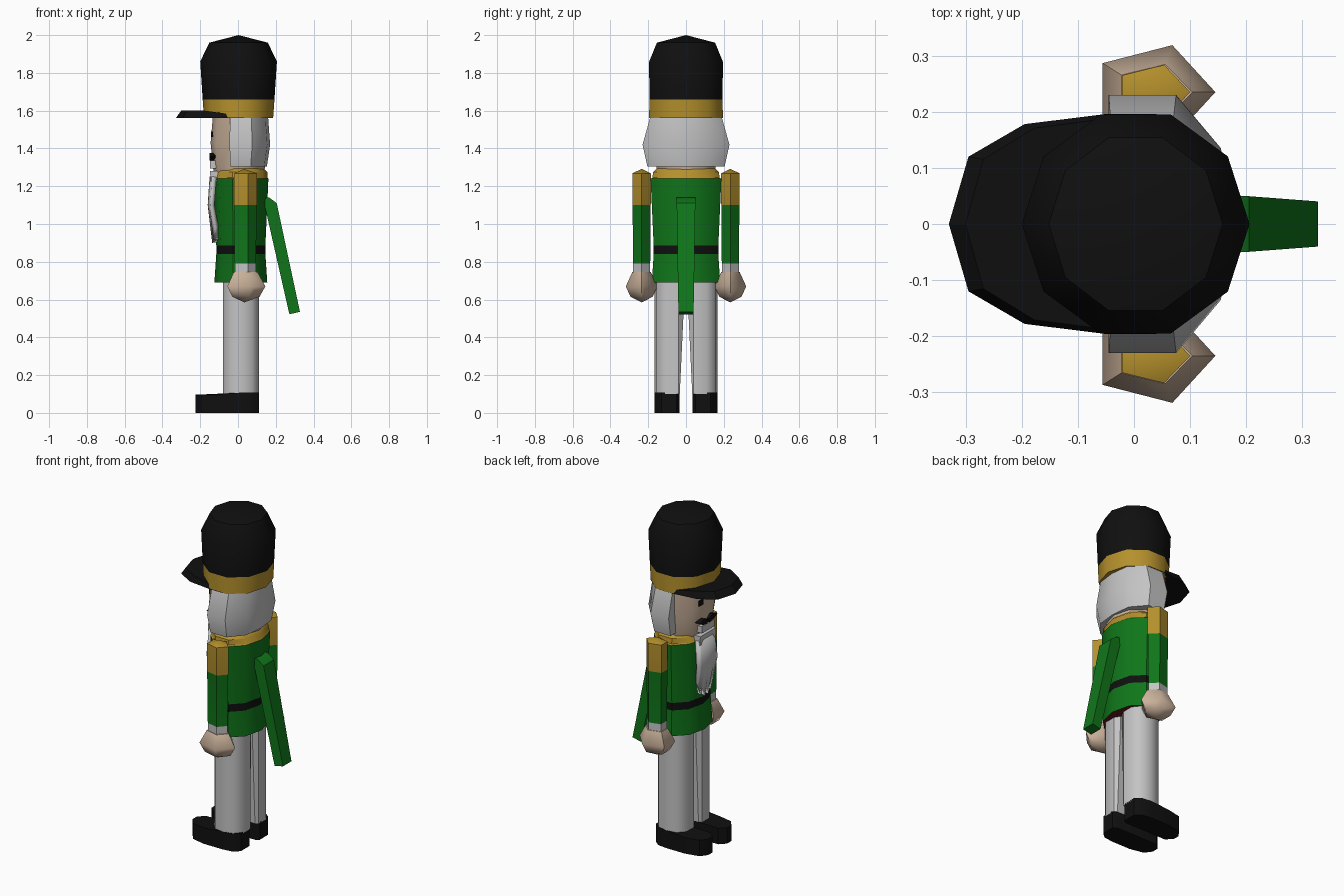
import bpy, bmesh, math

cube = bpy.data.objects.get("Cube")
if cube:
    bpy.data.objects.remove(cube)


def material(name, rgb):
    m = bpy.data.materials.new(name)
    m.use_nodes = True
    m.diffuse_color = (*rgb, 1)
    m.node_tree.nodes["Principled BSDF"].inputs["Base Color"].default_value = (*rgb, 1)
    return m


black = material("black", (0.005, 0.005, 0.005))
gold = material("gold", (0.46, 0.28, 0.025))
green = material("green", (0.005, 0.18, 0.01))
white = material("soft white", (0.55, 0.55, 0.55))
skin = material("skin", (0.6, 0.45, 0.33))
red = material("dark red", (0.12, 0.01, 0.01))


def finish(name, bm, mats, angle=40):
    bmesh.ops.recalc_face_normals(bm, faces=bm.faces[:])
    me = bpy.data.meshes.new(name)
    bm.to_mesh(me)
    bm.free()
    for m in mats:
        me.materials.append(m)
    ob = bpy.data.objects.new(name, me)
    bpy.context.collection.objects.link(ob)
    bpy.ops.object.select_all(action='DESELECT')
    bpy.context.view_layer.objects.active = ob
    ob.select_set(True)
    bpy.ops.object.shade_smooth_by_angle(angle=math.radians(angle))
    return ob


def loft(name, rings, mats, bands=None, bottom=0, angle=40):
    """Skin closed rings from bottom to top; bands gives a material index per segment."""
    bm = bmesh.new()
    loops = [[bm.verts.new(p) for p in ring] for ring in rings]
    n = len(loops[0])
    bands = bands or [0] * (len(rings) - 1)
    for a, b, band in zip(loops, loops[1:], bands):
        for i in range(n):
            j = (i + 1) % n
            bm.faces.new((a[i], a[j], b[j], b[i])).material_index = band
    bm.faces.new(loops[0]).material_index = bottom
    bm.faces.new(loops[-1]).material_index = bands[-1]
    bmesh.ops.remove_doubles(bm, verts=bm.verts[:], dist=0.0005)
    return finish(name, bm, mats, angle)


def ellipse(cx, cy, z, rx, ry, n=10):
    return [(cx + rx * math.cos(math.tau * i / n), cy + ry * math.sin(math.tau * i / n), z)
            for i in range(n)]


def mirrored(half):
    """Complete an outline given on the +y side."""
    return half + [(x, -y) for x, y in reversed(half) if y > 0]


def prism_y(name, profile, mat, w0, w1=None):
    """Extrude an (x, z) profile across y, narrowing from w0 at its top to w1 at its foot."""
    w1 = w0 if w1 is None else w1
    top, low = max(p[1] for p in profile), min(p[1] for p in profile)

    def width(z):
        return w1 + (w0 - w1) * (z - low) / (top - low)
    return loft(name, [[(x, s * width(z), z) for x, z in profile] for s in (-1, 1)], [mat])


# Hat with gold band
hat = [(1.56, .183, .205), (1.66, .19, .204), (1.86, .203, .205), (1.96, .155, .162), (2.0, .0001, .0001)]
loft("hat", [ellipse(0.003, 0, z, rx, ry) for z, rx, ry in hat], [gold, black], [0, 1, 1, 1])

# Visor: flat below, sloping away toward the temples
outline = mirrored([(-.33, 0), (-.295, .12), (-.195, .178), (-.05, .196), (.04, .196)])
loft("visor", [[(x, y, 1.56) for x, y in outline],
               [(x * .91, y * .96, min(1.6, 1.565 + max(0, .035 - x) * .2)) for x, y in outline]],
     [black], angle=25)

# Head and hair
loft("head", [ellipse(0.005, 0, z, rx, ry) for z, rx, ry in
              [(1.26, .13, .15), (1.3, .138, .165), (1.43, .15, .185), (1.57, .138, .18)]], [skin])
hair = mirrored([(-.045, .23), (.075, .23), (.155, .135), (.17, 0)])
loft("hair", [[(x * sx, y * sy, z) for x, y in hair] for z, sx, sy in
              [(1.305, .9, .89), (1.42, 1, 1), (1.56, .94, .83)]], [white])

# Eyes, moustache, teeth and jaw
for side, s in (("left", -1), ("right", 1)):
    loft(side + "_eye", [[(x, s * .055 + y, z) for y, z in
                          [(-.018, 1.46), (.018, 1.46), (.018, 1.49), (-.018, 1.49)]]
                         for x in (-.142, -.133)], [black])
    loft(side + "_moustache", [[(x, s * y, z) for y, z in
                                [(.005, 1.36), (.04, 1.375), (.085, 1.36), (.05, 1.342), (.01, 1.335)]]
                               for x in (-.15, -.12)], [black])
prism_y("teeth", [(-.148, 1.295), (-.148, 1.335), (-.11, 1.335), (-.11, 1.295)], white, .06)
prism_y("jaw", [(-.145, 1.225), (-.148, 1.28), (-.1, 1.28), (-.1, 1.225)], white, .075)

# Beard with a jagged lower edge
bm = bmesh.new()
columns = []
for i in range(9):
    t = i / 4 - 1
    tip = (.9 if i % 2 else .95) + .03 * t * t
    columns.append([bm.verts.new((x + .012 * t * t, t * w, z)) for x, w, z in
                    [(-.138, .078, 1.25), (-.148, .085, 1.1), (-.125, .06, tip)]])
for a, b in zip(columns, columns[1:]):
    for k in range(2):
        bm.faces.new((a[k], a[k + 1], b[k + 1], b[k]))
beard = finish("beard", bm, [white])
thick = beard.modifiers.new("thickness", 'SOLIDIFY')
thick.thickness = .025
thick.offset = 0

# Tunic with belt and gold yoke
tunic = [(.69, .14, .19), (.84, .13, .18), (.885, .13, .18), (1.24, .146, .197),
         (1.245, .142, .187), (1.275, .14, .183), (1.295, .12, .16)]
loft("tunic", [ellipse(.015, 0, z, rx, ry) for z, rx, ry in tunic],
     [green, black, gold, red], [0, 1, 0, 2, 2, 2], bottom=3)

# Back lever
prism_y("lever", [(.13, 1.14), (.165, 1.14), (.205, 1.11), (.328, .535), (.272, .522), (.15, 1.06)],
        green, .05, .04)

# Arms, hands, legs and boots
leg = [(.09, 0), (-.06, 0), (-.08, .04), (-.08, .11), (-.045, .155),
       (.015, .168), (.075, .155), (.11, .11), (.11, .04)]
boot = [(.11, .05), (.11, .13), (.075, .16), (.015, .168), (-.11, .168),
        (-.195, .15), (-.225, .11), (-.225, .07), (-.19, .035), (.09, .035)]
for side, s in (("left", -1), ("right", 1)):
    cy = s * .235
    arm = [(.74, .062, .048), (.79, .062, .048), (1.1, .066, .05), (1.105, .067, .051),
           (1.268, .067, .051), (1.292, .0001, .0001)]
    loft(side + "_arm", [ellipse(.033, cy, z, rx, s * ry, 5) for z, rx, ry in arm],
         [white, green, gold], [0, 1, 2, 2, 2])
    hand = [(.585, .0001, .0001), (.615, .08, .062), (.67, .111, .088), (.745, .07, .052)]
    loft(side + "_hand", [ellipse(.034, cy, z, rx, s * ry, 5) for z, rx, ry in hand], [skin], angle=60)
    loft(side + "_leg", [[(x, s * max(y, inner), z) for x, y in leg]
                         for z, inner in ((.1, .033), (.72, .004))], [white])
    loft(side + "_boot", [[(x, s * y, z if z == 0 or x > -.08 else .096) for x, y in boot]
                          for z in (0, .107)], [black])
